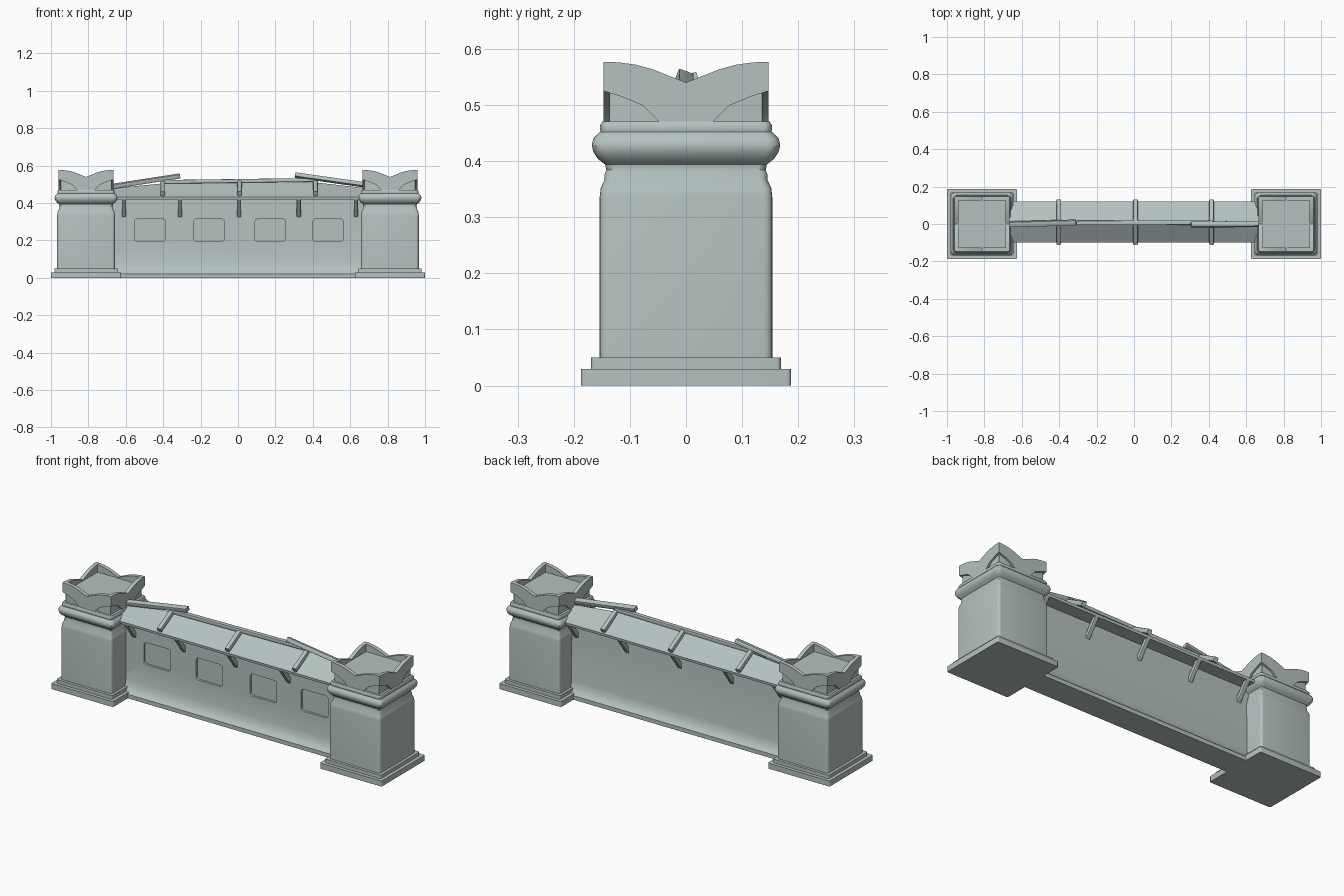
import bpy, bmesh, math
from mathutils import Matrix, Vector

if "Cube" in bpy.data.objects:
    bpy.data.objects.remove(bpy.data.objects["Cube"])

stone = bpy.data.materials.new("grey green stone")
stone.use_nodes = True
COLOUR = (0.46, 0.54, 0.53, 1)
stone.diffuse_color = COLOUR
stone.node_tree.nodes["Principled BSDF"].inputs["Base Color"].default_value = COLOUR

Y0 = 0.01        # centre line of the wall
PILLAR_X = 0.8125


def loft(name, rings, smooth=True):
    """Skin a list of equal-length point rings and cap both ends."""
    bm = bmesh.new()
    loops = [[bm.verts.new(p) for p in ring] for ring in rings]
    n = len(loops[0])
    for a, b in zip(loops, loops[1:]):
        for i in range(n):
            bm.faces.new((a[i], a[(i + 1) % n], b[(i + 1) % n], b[i]))
    bm.faces.new(loops[0])
    bm.faces.new(loops[-1])
    bmesh.ops.recalc_face_normals(bm, faces=bm.faces)
    mesh = bpy.data.meshes.new(name)
    bm.to_mesh(mesh)
    bm.free()
    ob = bpy.data.objects.new(name, mesh)
    bpy.context.collection.objects.link(ob)
    mesh.materials.append(stone)
    if smooth:
        bpy.ops.object.select_all(action='DESELECT')
        ob.select_set(True)
        bpy.context.view_layer.objects.active = ob
        bpy.ops.object.shade_smooth_by_angle(angle=math.radians(35))
    return ob


def rounded(hw, hh, r, steps=4):
    """Rounded rectangle as 2D points."""
    pts = []
    for k, (sx, sy) in enumerate(((1, 1), (-1, 1), (-1, -1), (1, -1))):
        for i in range(steps + 1):
            a = math.pi / 2 * (k + i / steps)
            pts.append((sx * (hw - r) + r * math.cos(a), sy * (hh - r) + r * math.sin(a)))
    return pts


def along_x(section, x0, x1):
    return [[(x, y, z) for y, z in section] for x in (x0, x1)]


def beam(name, start, end, width, height, r=0.003, roll=0):
    """Straight bar with a rounded section between two points."""
    a, b = Vector(start), Vector(end)
    d = (b - a).normalized()
    turn = Matrix.Rotation(math.radians(roll), 3, d)
    side = turn @ d.cross(Vector((0, 0, 1))).normalized()
    up = side.cross(d)
    sec = rounded(width / 2, height / 2, r, 2)
    return loft(name, [[p + side * u + up * v for u, v in sec] for p in (a, b)])


# Pillars: half width, height, corner radius
shaft = [(.154, .045, .015), (.154, .335, .015), (.152, .352, .015), (.145, .367, .015),
         (.145, .377, .015), (.142, .384, .015), (.144, .394, .015), (.157, .404, .02),
         (.165, .416, .022), (.168, .428, .022), (.165, .441, .022), (.154, .452, .018)]
top_curve = [(0, .54), (.03, .552), (.06, .564), (.09, .572), (.12, .576), (.147, .577)]
arch = [(.147, .525), (.115, .515), (.077, .499), (.048, .47)]
half = top_curve + arch
crown_outline = half + [(-u, z) for u, z in reversed(half[1:])]

for side, s in (("right", -1), ("left", 1)):
    cx = s * PILLAR_X

    def block(name, levels):
        return loft(f"{side}_{name}",
                    [[(cx + u, v, z) for u, v in rounded(h, h, r)] for h, z, r in levels])

    block("plinth", [(.1875, 0, .008), (.1875, .03, .008)])
    block("plinth_step", [(.169, .025, .008), (.169, .05, .008)])
    block("pillar_shaft", shaft)
    block("pillar_collar", [(.150, .445, .015), (.153, .455, .015),
                            (.153, .464, .015), (.149, .471, .015)])
    block("crown_core", [(.136, .465, .003), (.136, .535, .003)])
    for k in range(4):
        turn = Matrix.Translation((cx, 0, 0)) @ Matrix.Rotation(k * math.pi / 2, 4, 'Z')
        loft(f"{side}_crown_panel_{k + 1}",
             [[turn @ Vector((u, -d, z)) for u, z in crown_outline] for d in (.147, .126)])

# Thin wall with a flared foot
wall_half = [(.07, 0), (.07, .022), (.056, .034), (.045, .055), (.038, .085), (.036, .44)]
wall_section = [(Y0 + y, z) for y, z in wall_half]
wall_section += [(Y0 - y, z) for y, z in reversed(wall_half)]
wall = loft("wall", along_x(wall_section, -.7, .7))

# Recessed panels on the front
for x in (-.47, -.155, .172, .482):
    sec = rounded(.081, .06, .016)
    cutter = loft("panel_cutter", [[(x + u, y, .255 + v) for u, v in sec]
                                   for y in (Y0 - .12, Y0 - .025)], False)
    cutter.hide_render = True
    mod = wall.modifiers.new("recess", 'BOOLEAN')
    mod.operation, mod.object, mod.solver = 'DIFFERENCE', cutter, 'EXACT'
    bpy.context.view_layer.objects.active = wall
    bpy.ops.object.modifier_apply(modifier=mod.name)
    bpy.data.objects.remove(cutter)

# Roof with a flat soffit, ridge dropping towards the pillars
rings = []
for x, ridge in ((-.68, .478), (-.4, .505), (0, .51), (.4, .512), (.68, .48)):
    rings.append([(x, Y0 + y, z) for y, z in
                  ((-.11, .432), (0, ridge), (.11, .432), (.108, .418), (-.108, .418))])
loft("roof", rings, False)

# Battens over the roof and braces under the eaves
for face, s in (("front", -1), ("back", 1)):
    for i, x in enumerate((-.402, .008, .415)):
        beam(f"{face}_batten_{i + 1}", (x, Y0, .513), (x, Y0 + s * .115, .45), .026, .026, .008)
    for i, x in enumerate((-.61, -.31, .006, .325, .63)):
        beam(f"{face}_brace_{i + 1}", (x, Y0 + s * .1, .425), (x, Y0 + s * .03, .333), .022, .022)

# Ridge beam and the two loose ridge planks
beam("ridge_beam", (-.41, .005, .513), (.42, .008, .524), .024, .02)
beam("right_ridge_plank", (-.68, -.002, .488), (-.31, .008, .545), .028, .022, .002, 15)
beam("left_ridge_plank", (.305, -.003, .55), (.68, .0, .497), .028, .022, .002, -20)
